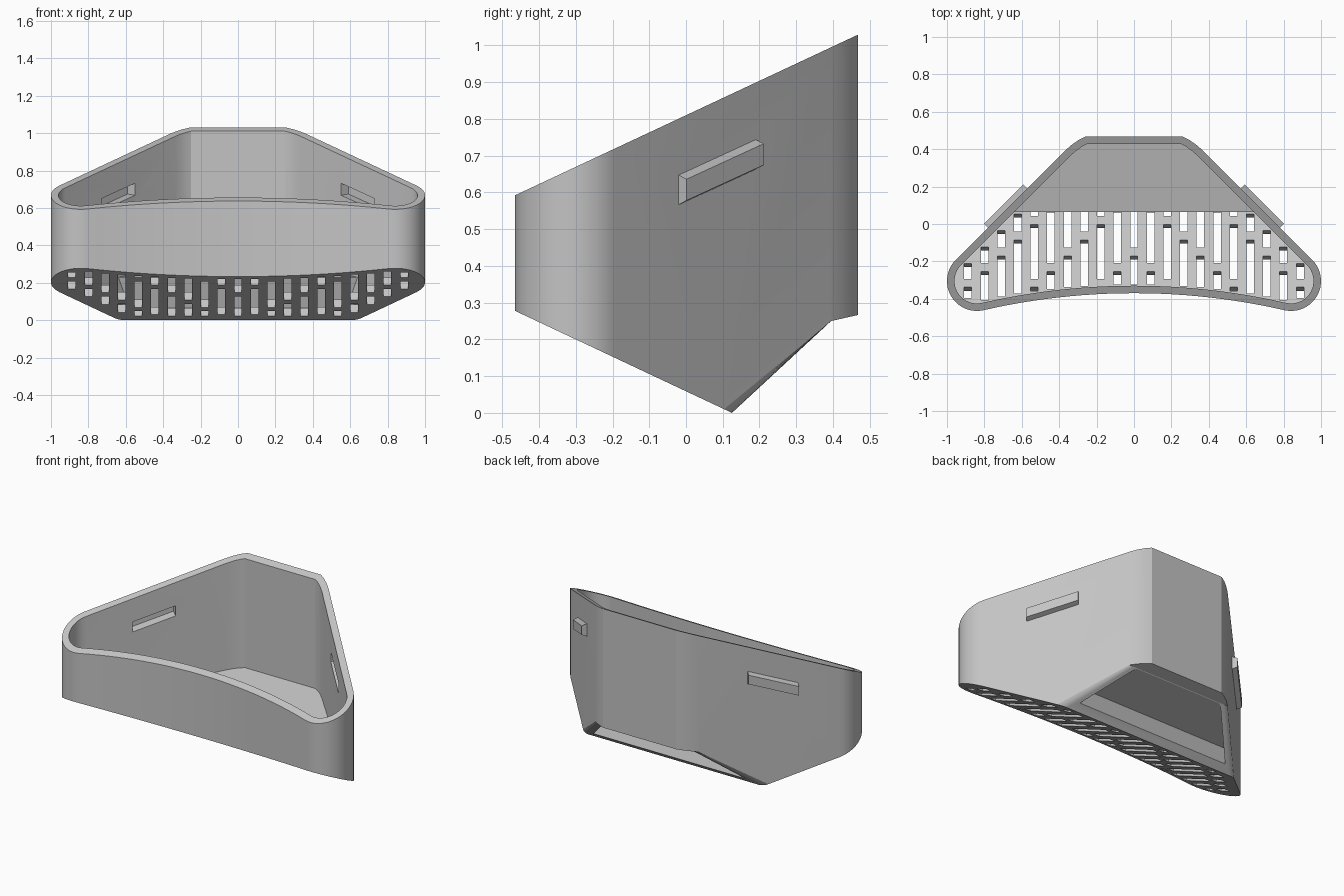
import bpy, bmesh, math
from mathutils import Vector

if "Cube" in bpy.data.objects:
    bpy.data.objects.remove(bpy.data.objects["Cube"])

WALL = 0.04
SIDE = 0.761          # side walls lie on |x| + y = SIDE

grey = bpy.data.materials.new("light_grey")
grey.diffuse_color = (0.55, 0.55, 0.55, 1)
grey.use_nodes = True
grey.node_tree.nodes["Principled BSDF"].inputs["Base Color"].default_value = grey.diffuse_color


def make(name, bm):
    bmesh.ops.recalc_face_normals(bm, faces=bm.faces)
    me = bpy.data.meshes.new(name)
    bm.to_mesh(me)
    bm.free()
    ob = bpy.data.objects.new(name, me)
    bpy.context.collection.objects.link(ob)
    return ob


def add_prism(bm, a, b):
    """Solid between two matching loops of points."""
    va, vb = [bm.verts.new(p) for p in a], [bm.verts.new(p) for p in b]
    n = len(va)
    bm.faces.new(va)
    bm.faces.new(vb[::-1])
    for i in range(n):
        j = (i + 1) % n
        bm.faces.new((va[i], va[j], vb[j], vb[i]))


def prism(name, a, b):
    bm = bmesh.new()
    add_prism(bm, a, b)
    return make(name, bm)


def upright(name, plan):
    return prism(name, [(x, y, -0.5) for x, y in plan], [(x, y, 1.5) for x, y in plan])


def sideways(name, prof):
    return prism(name, [(-1.2, y, z) for y, z in prof], [(1.2, y, z) for y, z in prof])


def boolean(ob, cutter, op):
    m = ob.modifiers.new("cut", 'BOOLEAN')
    m.operation, m.solver, m.object = op, 'EXACT', cutter
    dg = bpy.context.evaluated_depsgraph_get()
    me = bpy.data.meshes.new_from_object(ob.evaluated_get(dg))
    ob.modifiers.clear()
    ob.data = me
    bpy.data.objects.remove(cutter)


def outline():
    """Plan outline: flat back, slanted sides, round lobes, hollow front."""
    cx, cy, r = 0.84, -0.305, 0.16
    y0 = -0.37
    d = cy - y0
    R = (cx * cx + d * d - r * r) / (2 * (r - d))
    half = [(0.26, 0.468), (0.295, 0.45), (0.33, 0.426), (0.365, SIDE - 0.365)]
    end = math.atan2(y0 - R - cy, -cx)
    start = math.pi / 4
    for i in range(19):
        t = start + (end - start) * i / 18
        half.append((cx + r * math.cos(t), cy + r * math.sin(t)))
    phi = math.asin(cx / (R + r))
    for i in range(1, 13):
        t = phi * (1 - i / 12)
        half.append((R * math.sin(t), y0 - R + R * math.cos(t)))
    return half + [(-x, y) for x, y in half[-2::-1]]


def inset(pts, d):
    out = []
    for i, p in enumerate(pts):
        p = Vector(p)
        a = (p - Vector(pts[i - 1])).normalized()
        b = (Vector(pts[(i + 1) % len(pts)]) - p).normalized()
        na, nb = Vector((a.y, -a.x)), Vector((b.y, -b.x))
        m = (na + nb).normalized()
        out.append(tuple(p + m * d / m.dot(na)))
    return out


outer = outline()
inner = inset(outer, WALL)

# Body: outer solid trimmed by sloping top, floor and rear underside
body = upright("basket_body", outer)
boolean(body, sideways("trim", [(-0.6, 0.341), (0.125, 0.0), (0.395, 0.25),
                                (0.6, 0.296), (0.6, 1.091), (-0.6, 0.529)]), 'INTERSECT')

# Rounded edges where the side walls meet the rear underside
bm = bmesh.new()
bm.from_mesh(body.data)
slope = Vector((0, 0.25, -0.27)).normalized()
edges = [e for e in bm.edges if len(e.link_faces) == 2 and e.calc_length() > 0.1
         and any(f.normal.dot(slope) > 0.99 for f in e.link_faces)
         and any(abs(f.normal.x) > 0.5 for f in e.link_faces)]
bmesh.ops.bevel(bm, geom=edges, offset=0.025, segments=4, profile=0.5, affect='EDGES')
bm.to_mesh(body.data)
bm.free()


# Clip blocks on the slanted side walls
def clip(name, s, y0, y1, d0, h0, d1, h1, taper):
    def loop(d, h, t):
        res = []
        for y, k in ((y0 + t, -1), (y1 - t, -1), (y1 - t, 1), (y0 + t, 1)):
            z = 0.616 + 0.46 * y + k * h
            res.append((s * (SIDE - y + d * 0.7071), y + d * 0.7071, z))
        return res
    return prism(name, loop(d0, h0, 0), loop(d1, h1, taper))


for s in (-1, 1):
    boolean(body, clip("bump", s, -0.02, 0.19, -0.015, 0.046, 0.03, 0.029, 0.0), 'UNION')

# Inner cavity with perforated floor in front and raised ledge behind
cavity = upright("cavity", inner)
boolean(cavity, sideways("cavity_side", [(-0.6, 0.391), (0.13, 0.048), (0.065, 0.23),
                                         (0.6, 0.35), (0.6, 1.4), (-0.6, 1.4)]), 'INTERSECT')
boolean(body, cavity, 'DIFFERENCE')

# Recess under the ledge, open at the rear
recess = upright("recess", inner)
boolean(recess, sideways("recess_side", [(0.105, 0.183), (0.6, 0.294), (0.6, -0.3),
                                         (0.21, -0.076)]), 'INTERSECT')
boolean(body, recess, 'DIFFERENCE')

# Clip pockets inside the side walls
for s in (-1, 1):
    boolean(body, clip("pocket", s, 0.0, 0.185, -0.07, 0.037, 0.012, 0.024, 0.006), 'DIFFERENCE')


# Staggered drain slots through the floor
def span(x):
    ys = []
    for i, (x1, y1) in enumerate(inner):
        x0, y0 = inner[i - 1]
        if (x0 - x) * (x1 - x) < 0:
            ys.append(y0 + (y1 - y0) * (x - x0) / (x1 - x0))
    return min(ys), max(ys)


bm = bmesh.new()
up = Vector((0, 0.425, 0.905))
for c in range(-10, 11):
    x = c * 0.0888
    spans = [span(x - 0.0203), span(x + 0.0203)]
    lo = max(q[0] for q in spans) + 0.008
    hi = min(min(q[1] for q in spans) - 0.008, 0.095)
    first = -0.17 - 0.084 * (abs(c) % 4)
    for k in range(-1, 4):
        top = first + 0.336 * k
        a, b = max(lo, top - 0.336 + 0.045), min(hi, top)
        if b - a < 0.02:
            continue
        ring = [Vector((x + dx, y, 0.109 - 0.47 * y))
                for dx, y in ((-0.02, a), (0.02, a), (0.02, b), (-0.02, b))]
        add_prism(bm, [p - up * 0.1 for p in ring], [p + up * 0.02 for p in ring])
boolean(body, make("slots", bm), 'DIFFERENCE')

# Finish
body.data.materials.clear()
body.data.materials.append(grey)
for p in body.data.polygons:
    p.material_index = 0
bpy.context.view_layer.objects.active = body
body.select_set(True)
bpy.ops.object.shade_smooth_by_angle(angle=math.radians(25))
